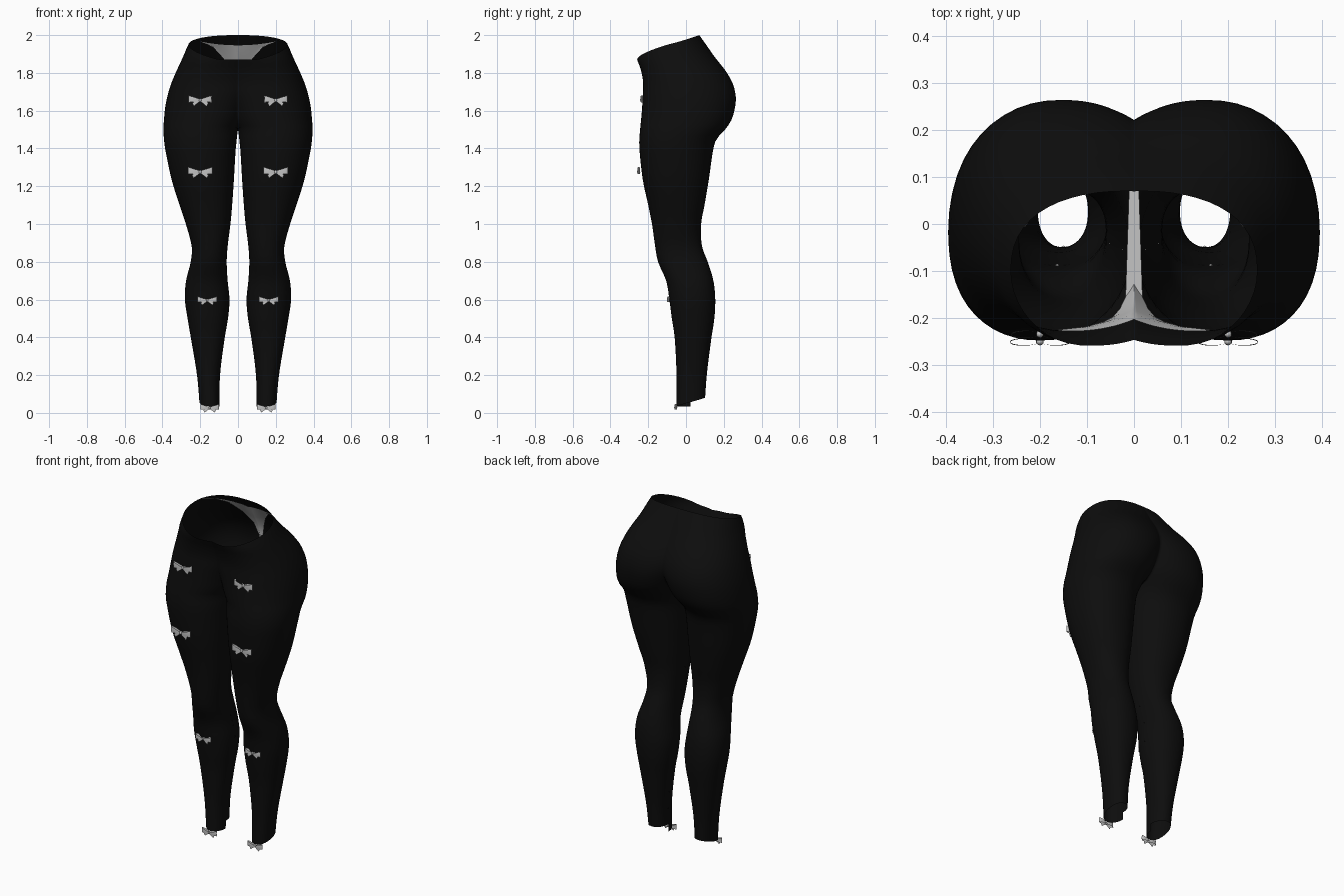
import bpy, bmesh, math

if "Cube" in bpy.data.objects:
    bpy.data.objects.remove(bpy.data.objects["Cube"])

P = 0.92          # roundness of the cross-sections
CROTCH = 1.5

# height, lobe centre x, outer x, front y, back y
ROWS = [
    (0.03, .150, .202, -.050, .098), (0.20, .156, .217, -.050, .110),
    (0.40, .160, .250, -.060, .135), (0.50, .160, .267, -.075, .150),
    (0.60, .163, .281, -.088, .155), (0.70, .165, .275, -.105, .145),
    (0.80, .155, .250, -.148, .115), (0.88, .150, .245, -.163, .085),
    (1.00, .158, .276, -.180, .080), (1.10, .170, .309, -.200, .098),
    (1.23, .186, .350, -.228, .120), (1.40, .199, .386, -.247, .145),
    (1.45, .199, .392, -.247, .162), (1.50, .1975, .395, -.243, .207),
    (1.55, .180, .392, -.238, .240), (1.62, .160, .385, -.232, .260),
    (1.68, .150, .373, -.229, .263), (1.75, .140, .351, -.227, .245),
    (1.82, .115, .321, -.240, .203), (1.88, .080, .293, -.260, .155),
    (1.95, .035, .263, -.250, .106), (2.00, .015, .236, -.225, .070),
]
# depth of the centre cleft: 1 = separate legs, 0 = a single round form
CLEFT = [(1.5, 1), (1.55, .85), (1.6, .75), (1.65, .65), (1.7, .56),
         (1.8, .45), (1.9, .3), (2.0, .1)]


def smooth_lookup(rows, z):
    """Smooth interpolation through a table keyed on its first column."""
    n = len(rows)
    z = min(max(z, rows[0][0]), rows[-1][0])
    i = 0
    while i < n - 2 and z > rows[i + 1][0]:
        i += 1
    a, b = rows[i], rows[i + 1]
    p, q = rows[max(i - 1, 0)], rows[min(i + 2, n - 1)]
    h = b[0] - a[0]
    t = (z - a[0]) / h
    out = []
    for c in range(1, len(a)):
        m0 = (b[c] - p[c]) / (b[0] - p[0]) * h
        m1 = (q[c] - a[c]) / (q[0] - a[0]) * h
        out.append((2*t**3 - 3*t*t + 1) * a[c] + (t**3 - 2*t*t + t) * m0
                   + (3*t*t - 2*t**3) * b[c] + (t**3 - t*t) * m1)
    return out


def cleft(z):
    return 1.0 if z <= CROTCH else min(1.0, smooth_lookup(CLEFT, z)[0])


def spow(v):
    return math.copysign(abs(v) ** P, v)


def body_point(s, z):
    """s runs -2 (inner front), -1 (front), 0 (outside), 1 (back), 2 (inner back)."""
    cx, out, front, back = smooth_lookup(ROWS, z)
    yc, ry = (front + back) / 2, (back - front) / 2
    if abs(s) <= 1:
        a = s * math.pi / 2
        return cx + (out - cx) * spow(math.cos(a)), yc + ry * spow(math.sin(a)), z
    k = cleft(z)
    b = (abs(s) - 1) * math.asin(k)
    if z <= CROTCH:
        x = cx - (out - cx) * spow(math.sin(b))
    else:
        x = cx - cx * spow(math.sin(b) / k)
    return x, yc + math.copysign(ry, s) * spow(max(0, math.cos(b))), z


def body_y(x, z, side):
    """Front (-1) or back (1) surface at a given x and height."""
    cx, out, front, back = smooth_lookup(ROWS, z)
    if x > cx:
        c = min(1, (x - cx) / (out - cx)) ** (1 / P)
    else:
        c = cleft(z) * (1 - x / cx) ** (1 / P)
    return (front + back) / 2 + side * (back - front) / 2 * max(0, 1 - c * c) ** (P / 2)


def material(name, v):
    m = bpy.data.materials.new(name)
    m.diffuse_color = (v, v, v, 1)
    m.use_nodes = True
    m.node_tree.nodes["Principled BSDF"].inputs["Base Color"].default_value = m.diffuse_color
    return m


def finish(bm, name, mat, mirror=False):
    bmesh.ops.remove_doubles(bm, verts=bm.verts, dist=1e-4)
    bmesh.ops.recalc_face_normals(bm, faces=bm.faces)
    me = bpy.data.meshes.new(name)
    bm.to_mesh(me)
    bm.free()
    me.materials.append(mat)
    ob = bpy.data.objects.new(name, me)
    bpy.context.collection.objects.link(ob)
    bpy.context.view_layer.objects.active = ob
    ob.select_set(True)
    if mirror:
        mod = ob.modifiers.new("mirror", 'MIRROR')
        mod.use_clip = True
        mod.merge_threshold = 0.0005
    bpy.ops.object.shade_smooth_by_angle(angle=math.radians(50))
    ob.select_set(False)
    return ob


def grid(bm, rows):
    vs = [[bm.verts.new(p) for p in r] for r in rows]
    for a, b in zip(vs, vs[1:]):
        for j in range(len(a) - 1):
            bm.faces.new((a[j], a[j + 1], b[j + 1], b[j]))


black = material("black fabric", 0.004)
grey = material("light grey satin", 0.55)

# Leggings: one half, slanted ankle hem to slanted waist rim, mirrored
N, LEG, HIP = 48, 44, 20
params = [-2 + 4 * j / N for j in range(N + 1)]


def height(s, i):
    tilt = (1 + math.sin(max(-1, min(1, s)) * math.pi / 2)) / 2
    if i <= LEG:
        hem = .035 + .045 * tilt
        return hem + (CROTCH - hem) * i / LEG
    rim = 1.87 + .13 * tilt ** .6
    return CROTCH + (rim - CROTCH) * (i - LEG) / HIP


bm = bmesh.new()
grid(bm, [[body_point(s, height(s, i)) for s in params] for i in range(LEG + HIP + 1)])
finish(bm, "leggings", black, mirror=True)

# Undergarment: front panel, narrow gusset and back panel just inside the leggings
# side, height, half width, rise at the outer end
STRIP = [(-1, 1.80, .165, .02), (-1, 1.76, .10, .01), (-1, 1.71, .065, 0),
         (-1, 1.66, .045, 0), (-1, 1.61, .03, 0), (-1, 1.56, .018, 0),
         (1, 1.56, .008, 0), (1, 1.62, .006, 0), (1, 1.72, .012, 0),
         (1, 1.80, .035, 0), (1, 1.86, .075, .01), (1, 1.90, .13, .03),
         (1, 1.925, .19, .032), (1, 1.94, .235, .028)]
bm = bmesh.new()
rows = []
for side, z, w, rise in STRIP:
    row = []
    for j in range(13):
        x = w * j / 12
        zz = z + rise * (j / 12) ** 2
        row.append((x, body_y(x, zz, side) - side * .010, zz + .006))
    rows.append(row)
grid(bm, rows)
finish(bm, "undergarment", grey, mirror=True)


# Bows: two flared loops, two short tails and a knot
def bow(name, cx, cy, cz, w):
    bm = bmesh.new()
    for d in (-1, 1):
        # lens-shaped ribbon loop
        loop = []
        for i in range(17):
            a = 2 * math.pi * i / 16
            u = (1 - math.cos(a)) / 2
            x = cx + d * w * u
            y = cy + .0075 * math.sin(a)
            h = w * (.10 + .20 * u)
            mid = cz + w * .12 * u
            loop.append([(x, y, mid - h), (x, y - .002 * u, mid), (x, y, mid + h)])
        grid(bm, loop)
        # tail
        tail = []
        for i in range(4):
            u = i / 3
            x, z = cx + d * w * .62 * u, cz - w * .36 * u
            g = w * (.06 + .08 * u)
            tail.append([(x - d * g * .5, cy - .004, z - g), (x + d * g * .5, cy - .004, z + g)])
        grid(bm, tail)
    knot = bmesh.ops.create_uvsphere(bm, u_segments=10, v_segments=6, radius=1)["verts"]
    for v in knot:
        v.co = (cx + v.co.x * w * .13, cy + v.co.y * .008, cz + v.co.z * w * .17)
    finish(bm, name, grey)


for place, x, y, z, w in (("upper_thigh", .20, -.234, 1.655, .061),
                          ("lower_thigh", .20, -.250, 1.275, .064),
                          ("shin", .163, -.093, .595, .051),
                          ("ankle", .150, -.054, .026, .049)):
    for label, d in (("right", 1), ("left", -1)):
        bow(f"{place}_bow_{label}", d * x, y, z, w)
